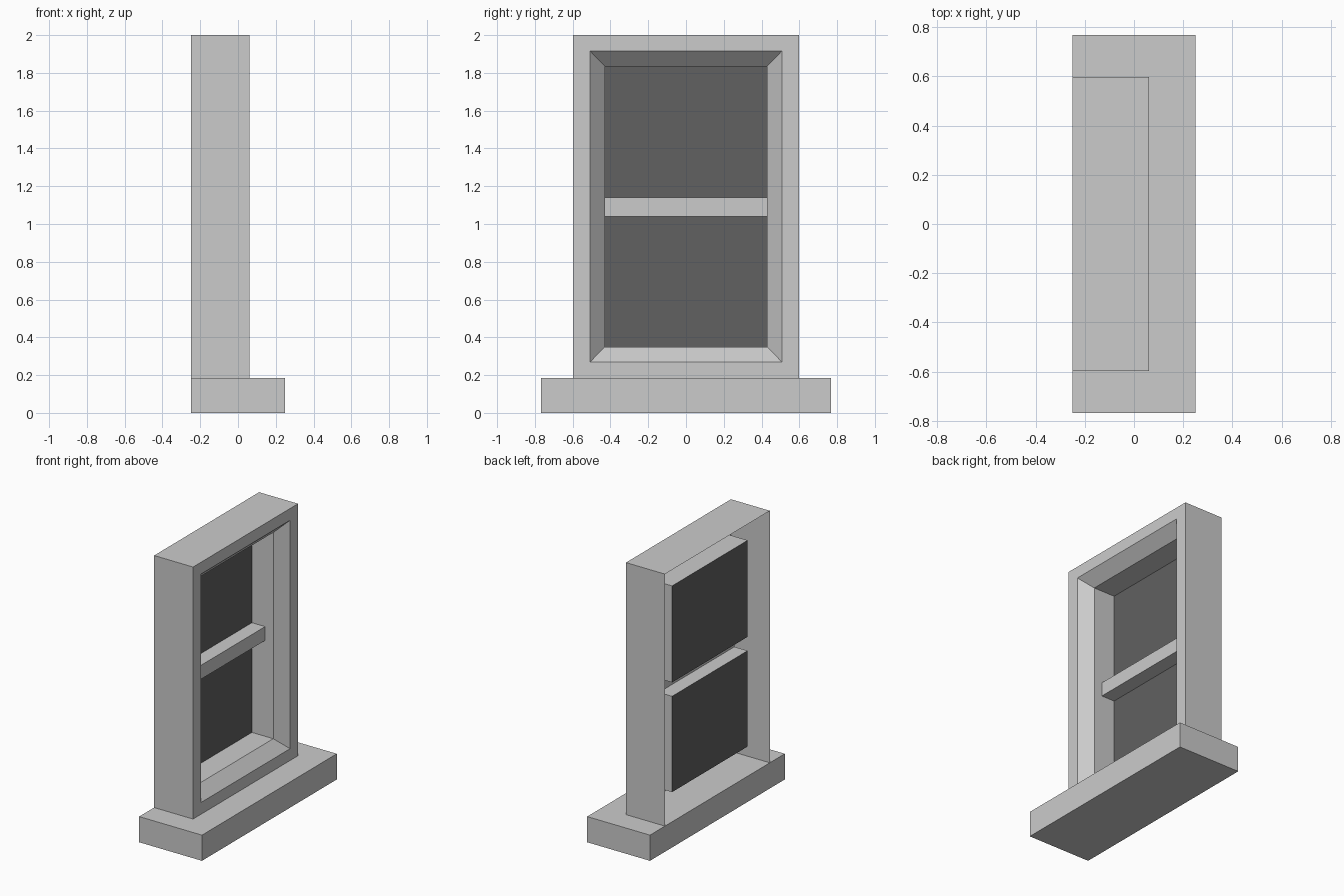
import bpy
import bmesh

if "Cube" in bpy.data.objects:
    bpy.data.objects.remove(bpy.data.objects["Cube"], do_unlink=True)


def material(name, value):
    mat = bpy.data.materials.new(name)
    mat.use_nodes = True
    colour = (value, value, value, 1)
    mat.diffuse_color = colour
    mat.node_tree.nodes["Principled BSDF"].inputs["Base Color"].default_value = colour
    return mat


STONE = material("light grey stone", 0.6)
GLASS = material("dark grey glass", 0.12)

# Depths, running from the open back to the face
BACK, PANE, BAR, REVEAL, FACE = -0.25, -0.19, -0.085, -0.02, 0.06
SILL_TOP, TOP = 0.185, 2.0
BAR_LOW, BAR_HIGH = 1.04, 1.14
OUTER = (0.597, SILL_TOP, TOP)
LIP = (0.507, 0.27, 1.915)
INNER = (0.43, 0.35, 1.835)


def build(name, quads, mat):
    mesh = bpy.data.meshes.new(name)
    bm = bmesh.new()
    for quad in quads:
        bm.faces.new([bm.verts.new(p) for p in quad])
    bmesh.ops.remove_doubles(bm, verts=bm.verts, dist=0.0001)
    bm.to_mesh(mesh)
    bm.free()
    mesh.materials.append(mat)
    obj = bpy.data.objects.new(name, mesh)
    bpy.context.collection.objects.link(obj)
    return obj


def ring(x, rect):
    """Four corners of a rectangle, counter-clockwise seen from +x."""
    half, low, high = rect
    return [(x, -half, low), (x, half, low), (x, half, high), (x, -half, high)]


def loft(a, b, sides=range(4)):
    """Quads between two rings, facing outwards when a is behind b."""
    return [(a[i], a[(i + 1) % 4], b[(i + 1) % 4], b[i]) for i in sides]


# Sill block
sill = (0.767, 0, SILL_TOP)
back, front = ring(BACK, sill), ring(0.25, sill)
build("sill", loft(back, front) + [front, back[::-1]], STONE)

# Frame shell, open at the back: sides and top, flat face, splayed lip
face, lip, throat = ring(FACE, OUTER), ring(FACE, LIP), ring(REVEAL, INNER)
build("frame", loft(ring(BACK, OUTER), face, (1, 2, 3)) + loft(face, lip)
      + loft(lip, throat), STONE)

# Straight reveal, notched behind the crossbar
half, low, high = INNER
reveal = loft(ring(REVEAL, INNER), ring(PANE, INNER), (0, 2))
for z0, z1, depth in ((low, BAR_LOW, PANE), (BAR_LOW, BAR_HIGH, BAR),
                      (BAR_HIGH, high, PANE)):
    span = (half, z0, z1)
    reveal += loft(ring(REVEAL, span), ring(depth, span), (1, 3))
build("reveal", reveal, STONE)

# Crossbar, hollow behind
bar = (half, BAR_LOW, BAR_HIGH)
build("crossbar", loft(ring(PANE, bar), ring(BAR, bar), (0, 2))
      + [ring(BAR, bar)], STONE)

# Panes
for name, z0, z1 in (("lower_pane", low, BAR_LOW), ("upper_pane", BAR_HIGH, high)):
    build(name, [ring(PANE, (half, z0, z1))], GLASS)
